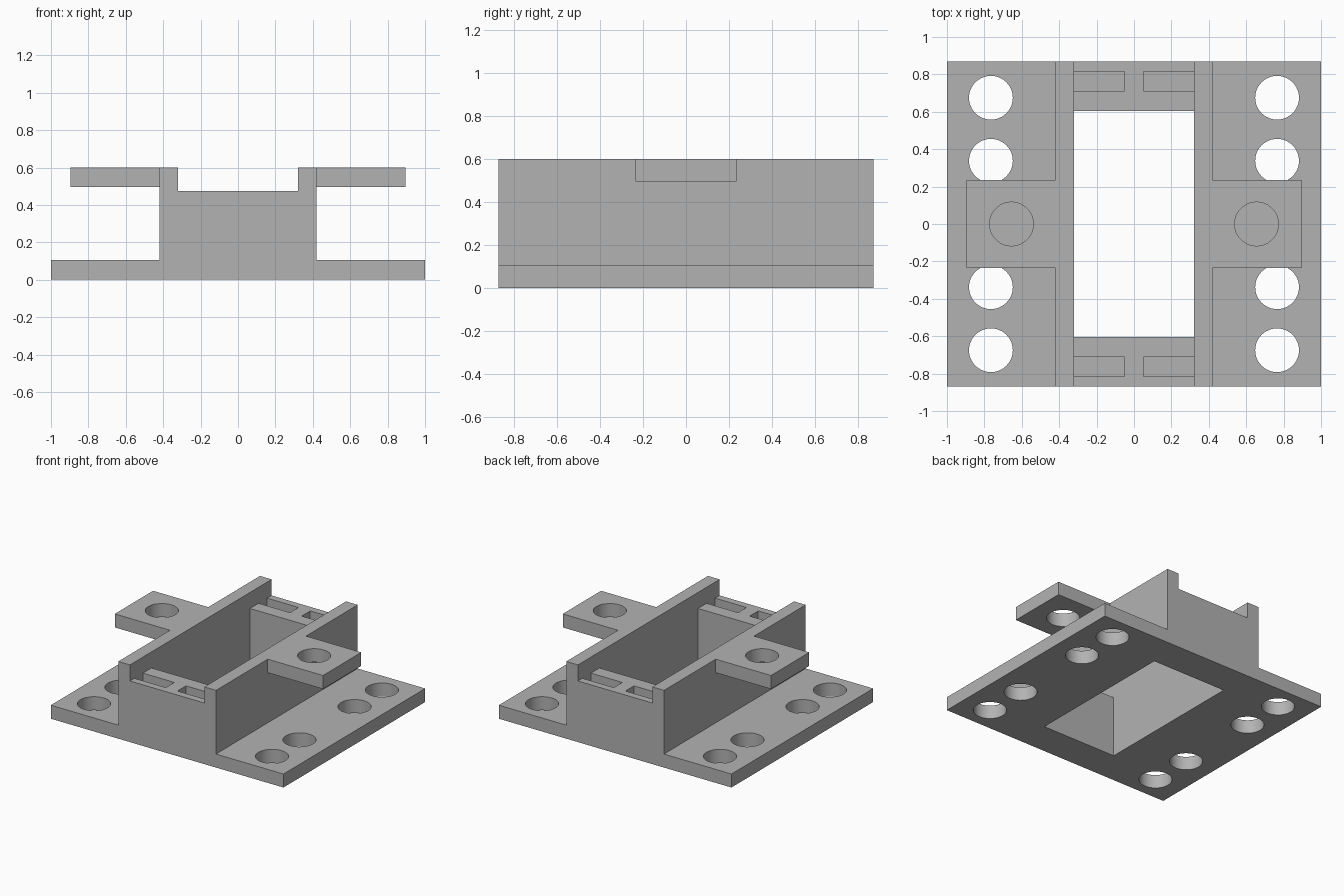
import bpy
import bmesh
from mathutils import Matrix, Vector

if "Cube" in bpy.data.objects:
    bpy.data.objects.remove(bpy.data.objects["Cube"], do_unlink=True)

# Material
grey = bpy.data.materials.new("plain_grey")
grey.use_nodes = True
colour = (0.45, 0.45, 0.45, 1)
grey.diffuse_color = colour
grey.node_tree.nodes["Principled BSDF"].inputs["Base Color"].default_value = colour

HALF_Y = 0.87
HOLE_R = 0.117


def finish(name, bm):
    bmesh.ops.recalc_face_normals(bm, faces=bm.faces)
    mesh = bpy.data.meshes.new(name)
    bm.to_mesh(mesh)
    bm.free()
    mesh.materials.append(grey)
    obj = bpy.data.objects.new(name, mesh)
    bpy.context.collection.objects.link(obj)
    return obj


def box(name, low, high):
    low, high = Vector(low), Vector(high)
    bm = bmesh.new()
    place = Matrix.Translation((low + high) / 2) @ Matrix.Diagonal((*(high - low), 1))
    bmesh.ops.create_cube(bm, size=1, matrix=place)
    return finish(name, bm)


def cylinder(name, x, y, z, depth):
    bm = bmesh.new()
    bmesh.ops.create_cone(bm, cap_ends=True, segments=48, radius1=HOLE_R, radius2=HOLE_R,
                          depth=depth, matrix=Matrix.Translation((x, y, z)))
    return finish(name, bm)


def cut(target, cutters):
    """Subtract the cutters, bake the result and discard them."""
    for cutter in cutters:
        cutter.hide_render = True
        mod = target.modifiers.new("cut", 'BOOLEAN')
        mod.operation = 'DIFFERENCE'
        mod.solver = 'EXACT'
        mod.object = cutter
    bpy.context.view_layer.update()
    graph = bpy.context.evaluated_depsgraph_get()
    mesh = bpy.data.meshes.new_from_object(target.evaluated_get(graph))
    target.modifiers.clear()
    target.data = mesh
    for cutter in cutters:
        bpy.data.objects.remove(cutter, do_unlink=True)


def smooth(obj):
    bpy.ops.object.select_all(action='DESELECT')
    obj.select_set(True)
    bpy.context.view_layer.objects.active = obj
    bpy.ops.object.shade_smooth_by_angle(angle=0.5)


# Bracket body: base flanges, side walls and lower end walls in one profile
half = [(1, 0), (1, 0.105), (0.42, 0.105), (0.42, 0.6), (0.32, 0.6), (0.32, 0.475)]
profile = half + [(-x, z) for x, z in reversed(half)]
bm = bmesh.new()
face = bm.faces.new([bm.verts.new((x, -HALF_Y, z)) for x, z in profile])
sweep = bmesh.ops.extrude_face_region(bm, geom=[face])
moved = [v for v in sweep["geom"] if isinstance(v, bmesh.types.BMVert)]
bmesh.ops.translate(bm, verts=moved, vec=(0, 2 * HALF_Y, 0))
body = finish("bracket_body", bm)

# Central opening, end wall pockets and flange holes
cutters = [box("opening_cutter", (-0.32, -0.605, -0.2), (0.32, 0.605, 0.8))]
for sx in (-1, 1):
    for sy in (-1, 1):
        xs = sorted((sx * 0.05, sx * 0.32))
        ys = sorted((sy * 0.71, sy * 0.815))
        cutters.append(box("pocket_cutter", (xs[0], ys[0], 0.355), (xs[1], ys[1], 0.55)))
        for y in (0.338, 0.675):
            cutters.append(cylinder("hole_cutter", sx * 0.765, sy * y, 0.05, 0.3))
cut(body, cutters)
smooth(body)

# Mounting tabs at the top of the side walls
for name, sx in (("left_mounting_tab", 1), ("right_mounting_tab", -1)):
    xs = sorted((sx * 0.42, sx * 0.895))
    tab = box(name, (xs[0], -0.235, 0.495), (xs[1], 0.235, 0.6))
    cut(tab, [cylinder("tab_hole_cutter", sx * 0.655, 0, 0.55, 0.4)])
    smooth(tab)
